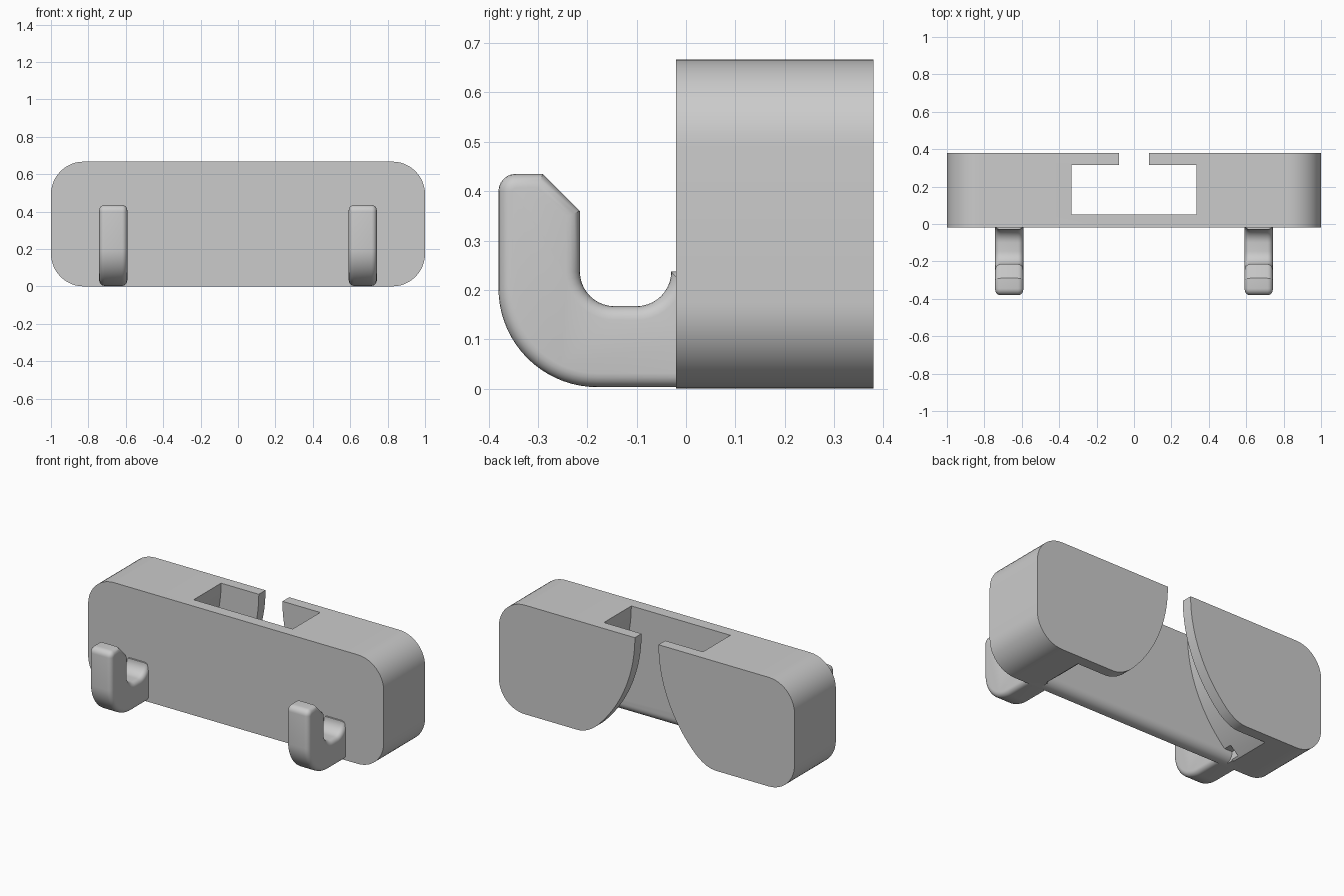
import bpy, bmesh
from math import sin, cos, pi, sqrt, radians

if "Cube" in bpy.data.objects:
    bpy.data.objects.remove(bpy.data.objects["Cube"], do_unlink=True)

GREY = (0.6, 0.6, 0.6, 1)
grey = bpy.data.materials.new("plain grey")
grey.use_nodes = True
grey.diffuse_color = GREY
grey.node_tree.nodes["Principled BSDF"].inputs["Base Color"].default_value = GREY

HEIGHT = 0.667
FRONT, BACK = -0.02, 0.38


def arc(cx, cz, r, start, end, n=12):
    """Points on an arc, angles in degrees."""
    angles = [radians(start + (end - start) * i / n) for i in range(n + 1)]
    return [(cx + r * cos(a), cz + r * sin(a)) for a in angles]


def prism(name, outline, axis, low, high, bevel=0, skip=None):
    """Extrude an outline along x or y, optionally rounding its rims."""
    place = (lambda u, v, d: (d, u, v)) if axis == "x" else (lambda u, v, d: (u, d, v))
    bm = bmesh.new()
    face = bm.faces.new([bm.verts.new(place(u, v, low)) for u, v in outline])
    ext = bmesh.ops.extrude_face_region(bm, geom=[face])
    moved = [e for e in ext["geom"] if isinstance(e, bmesh.types.BMVert)]
    bmesh.ops.translate(bm, verts=moved, vec=place(0, 0, high - low))
    bmesh.ops.recalc_face_normals(bm, faces=bm.faces)
    if bevel:
        rims = [e for e in bm.edges
                if any(len(f.verts) > 4 for f in e.link_faces)
                and not all(skip(v.co) for v in e.verts)]
        bmesh.ops.bevel(bm, geom=rims, offset=bevel, segments=5, profile=0.5,
                        affect="EDGES", clamp_overlap=False)
    mesh = bpy.data.meshes.new(name)
    bm.to_mesh(mesh)
    bm.free()
    mesh.materials.append(grey)
    ob = bpy.data.objects.new(name, mesh)
    bpy.context.collection.objects.link(ob)
    return ob


def activate(ob):
    bpy.ops.object.select_all(action="DESELECT")
    ob.select_set(True)
    bpy.context.view_layer.objects.active = ob


def cut(ob, cutter):
    mod = ob.modifiers.new("cut", "BOOLEAN")
    mod.operation, mod.solver, mod.object = "DIFFERENCE", "EXACT", cutter
    activate(ob)
    bpy.ops.object.modifier_apply(modifier=mod.name)
    bpy.data.objects.remove(cutter, do_unlink=True)


def mirrored(side):
    return side + [(-x, z) for x, z in reversed(side)]


def flare(top_half, z):
    """Half width of a channel that widens downwards along an arc."""
    r, drop = 0.847, HEIGHT - z
    return top_half + r - sqrt(r * r - drop * drop)


def flare_side(top_half, z_end, n=20):
    zs = [HEIGHT + (z_end - HEIGHT) * i / n for i in range(n + 1)]
    return [(top_half, 0.75)] + [(flare(top_half, z), z) for z in zs]


# Body: rounded block
R = 0.175
body = prism("body", mirrored(arc(1 - R, R, R, -90, 0) +
                              arc(1 - R, HEIGHT - R, R, 0, 90)), "y", FRONT, BACK)

# Flared pocket inside the body
cut(body, prism("pocket_cutter", mirrored(flare_side(0.335, -0.03)), "y", 0.05, 0.315))

# Narrower slot through the back wall, rounded at its bottom corners
slot = flare_side(0.08, 0.06)
x0 = slot[-1][0]
for i in range(1, 9):
    t = i / 8
    slot.append(((1 - t) ** 2 * x0 + 2 * t * (1 - t) * 0.405 + t * t * 0.47,
                 (1 - t) ** 2 * 0.06))
slot.append((0.47, -0.05))
cut(body, prism("slot_cutter", mirrored(slot), "y", 0.3, 0.45))

# Rounded lead-in at the bottom of the pocket's front wall
lead = arc(-0.005, 0.055, 0.055, 0, -90)
lead = [(0.05 - (y + 0.005), 0.055 - (z - 0)) for y, z in lead]
lead = [(0.05 - 0.055 * (1 - cos(a)), 0.055 - 0.055 * sin(a))
        for a in [pi / 2 * i / 10 for i in range(11)]]
lead += [(lead[-1][0], -0.03), (0.1, -0.03), (0.1, 0.055)]
cut(body, prism("lead_in_cutter", lead, "x", -0.65, 0.65))

# Hooks: upturned arms with rounded rims
hook = [(-0.01, 0.003)]
hook += arc(-0.18, 0.203, 0.2, -90, -180, 18)
hook += arc(-0.345, 0.4, 0.035, 180, 90, 6)
hook += [(-0.29, 0.435), (-0.215, 0.36)]
hook += arc(-0.145, 0.237, 0.07, 180, 270, 10)
hook += arc(-0.1, 0.237, 0.07, 270, 360, 10)
hook += [(0.03, 0.237), (0.03, 0.1)]
hooks = [prism(name, hook, "x", x - 0.075, x + 0.075, 0.028, lambda co: co.y > -0.015)
         for name, x in (("left_hook", 0.667), ("right_hook", -0.667))]

for ob in [body] + hooks:
    activate(ob)
    bpy.ops.object.shade_smooth_by_angle(angle=radians(30))
